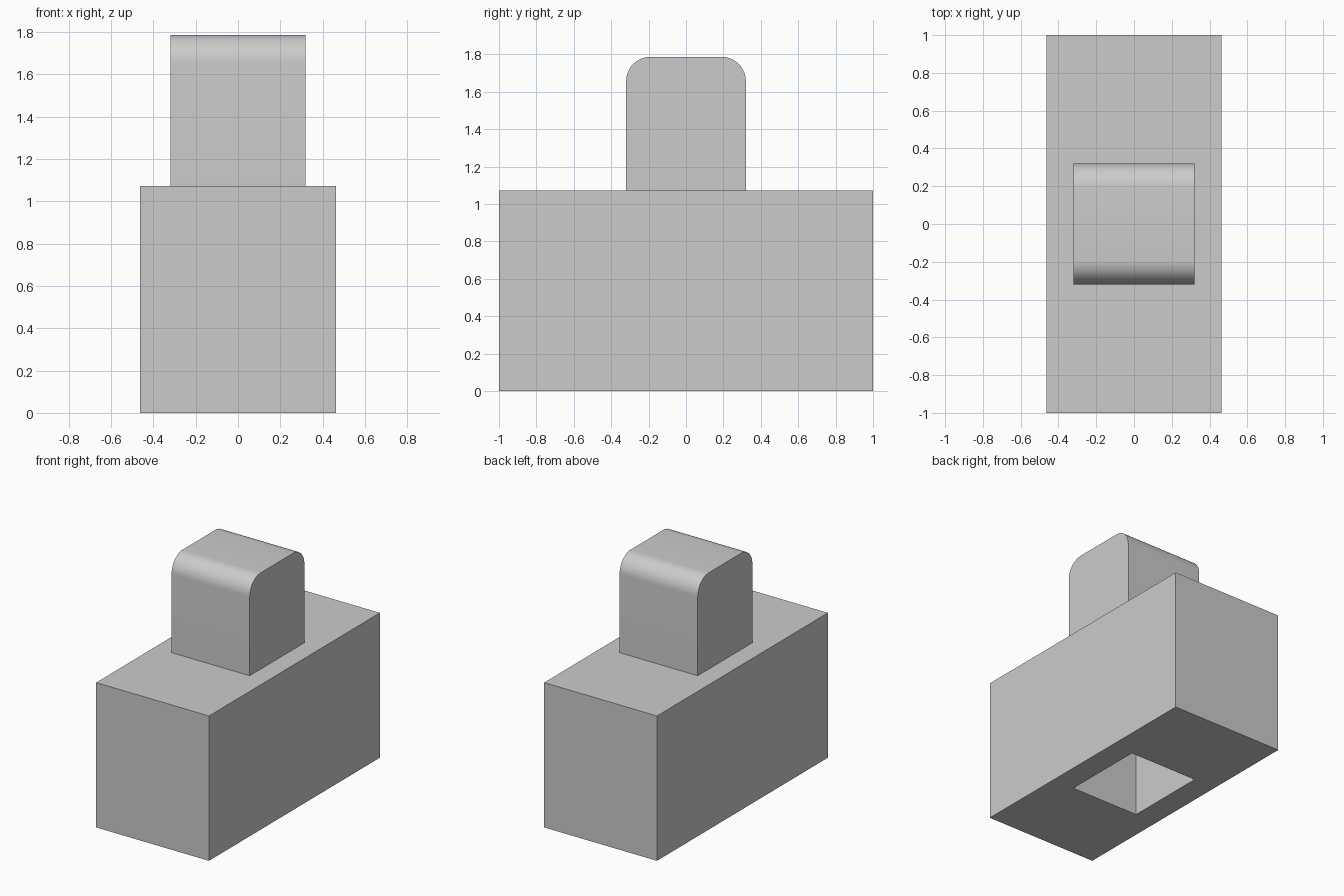
import bpy
import bmesh

cube = bpy.data.objects.get("Cube")
if cube:
    bpy.data.objects.remove(cube, do_unlink=True)

grey = bpy.data.materials.new("plain grey")
grey.use_nodes = True
colour = (0.6, 0.6, 0.6, 1)
grey.diffuse_color = colour
grey.node_tree.nodes["Principled BSDF"].inputs["Base Color"].default_value = colour

WIDTH, LENGTH, BODY_TOP = 0.925, 2.0, 1.073
STUD, STUD_TOP, ROUND = 0.64, 1.787, 0.13
SOCKET = (0.565, 0.63, 0.72)


def box(name, size, bottom):
    """Box centred on x and y, resting on the given height."""
    bm = bmesh.new()
    bmesh.ops.create_cube(bm, size=1)
    for v in bm.verts:
        v.co = (v.co.x * size[0], v.co.y * size[1], bottom + (v.co.z + 0.5) * size[2])
    mesh = bpy.data.meshes.new(name)
    bm.to_mesh(mesh)
    bm.free()
    mesh.materials.append(grey)
    obj = bpy.data.objects.new(name, mesh)
    bpy.context.collection.objects.link(obj)
    return obj


# Body with a rectangular socket sunk into its underside
body = box("body", (WIDTH, LENGTH, BODY_TOP), 0)
bm = bmesh.new()
bm.from_mesh(body.data)
floor = min(bm.faces, key=lambda f: f.calc_center_median().z)
bmesh.ops.inset_individual(bm, faces=[floor], thickness=0.1)
for v in floor.verts:
    v.co.x = SOCKET[0] / 2 * (1 if v.co.x > 0 else -1)
    v.co.y = SOCKET[1] / 2 * (1 if v.co.y > 0 else -1)
roof = bmesh.ops.extrude_discrete_faces(bm, faces=[floor])["faces"][0]
bmesh.ops.translate(bm, verts=roof.verts, vec=(0, 0, SOCKET[2]))
bm.to_mesh(body.data)
bm.free()

# Stud on top, with its front and back upper edges rounded
stud = box("stud", (STUD, STUD, STUD_TOP - BODY_TOP), BODY_TOP)
bm = bmesh.new()
bm.from_mesh(stud.data)
edges = [e for e in bm.edges
         if all(v.co.z > BODY_TOP + 0.1 for v in e.verts)
         and abs(e.verts[0].co.y - e.verts[1].co.y) < 0.01]
bmesh.ops.bevel(bm, geom=edges, offset=ROUND, segments=12, profile=0.5, affect='EDGES')
bm.to_mesh(stud.data)
bm.free()

bpy.ops.object.select_all(action='DESELECT')
stud.select_set(True)
bpy.context.view_layer.objects.active = stud
bpy.ops.object.shade_smooth_by_angle(angle=0.6)
